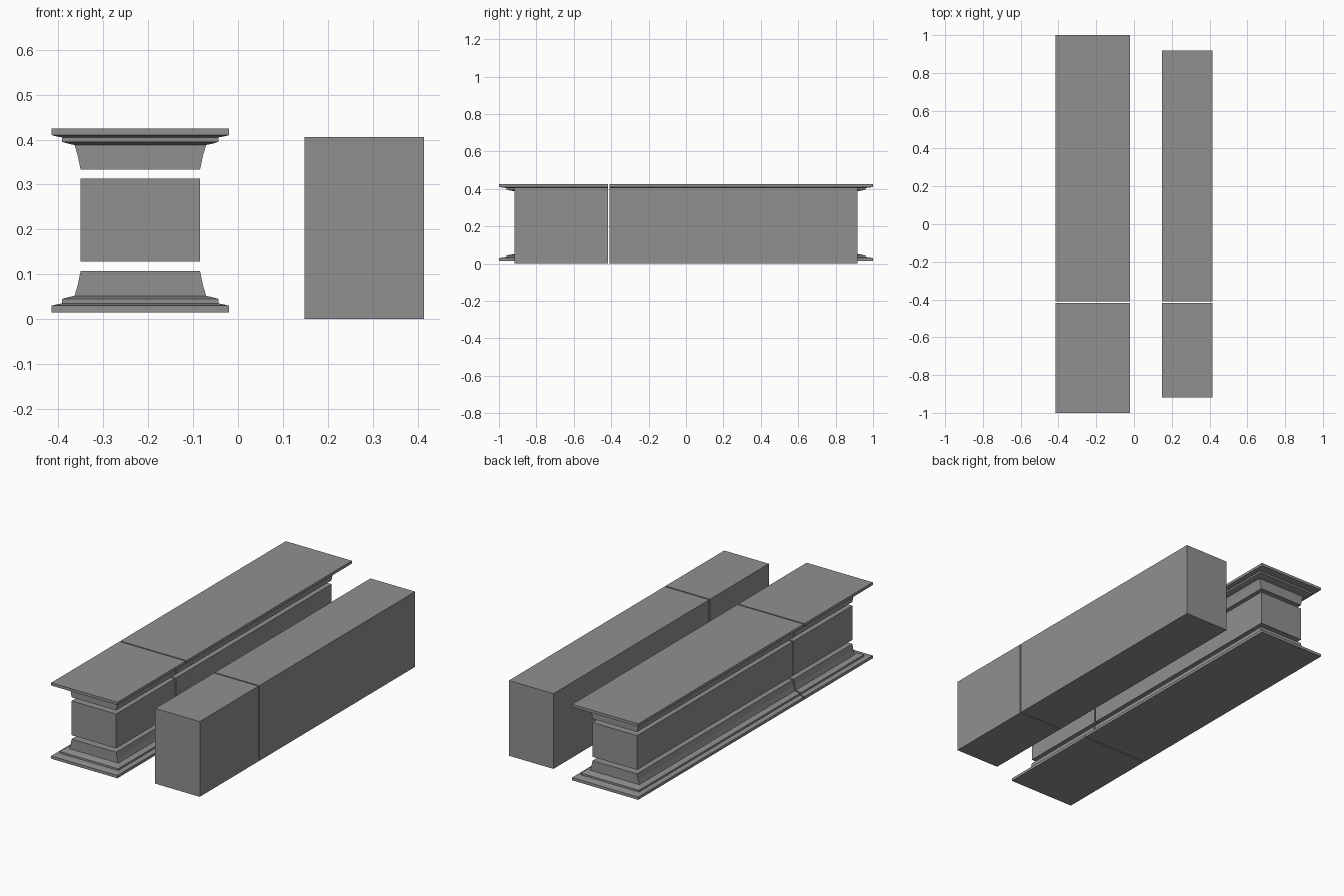
import bpy, bmesh

if "Cube" in bpy.data.objects:
    bpy.data.objects.remove(bpy.data.objects["Cube"])

CX, BLOCK_X = -0.2175, 0.2815       # centres of the moulded wall and plain block
HALF, FLARE = 0.133, 0.0645         # half width and trim overhang along x
END, END_FLARE = 0.918, 0.082       # core end and trim overhang along y

# Base moulding: (height, side overhang, end overhang), bottom to top
BASE = [(0.015, 1, 1), (0.030, 1, 1), (0.033, 0.82, 0.74), (0.035, 0.64, 0.5),
        (0.045, 0.64, 0.5), (0.049, 0.43, 0.25), (0.052, 0.21, 0),
        (0.076, 0.10, 0), (0.107, 0, 0)]
CAP = [(0.44 - z, s, e) for z, s, e in reversed(BASE)]
BODY = [(0.128, 0, 0), (0.313, 0, 0)]
BLOCK = [(0.0, 0, 0), (0.406, 0, 0)]

# Lengthwise pieces: (name, y start, y end, flares at front, flares at back)
PIECES = [("front", -END, -0.417, 1, 0),
          ("middle", -0.41, 0.41, 0, 0),
          ("back", 0.41, END, 0, 1)]


def stack(name, profile, cx, y0, y1, f0, f1):
    """Closed solid made of rectangular rings that follow the profile."""
    bm = bmesh.new()
    rings = []
    for z, side, end in profile:
        w = HALF + FLARE * side
        a, b = y0 - f0 * END_FLARE * end, y1 + f1 * END_FLARE * end
        rings.append([bm.verts.new((x, y, z)) for x, y in
                      ((cx - w, a), (cx + w, a), (cx + w, b), (cx - w, b))])
    for lo, hi in zip(rings, rings[1:]):
        for i in range(4):
            j = (i + 1) % 4
            bm.faces.new((lo[i], lo[j], hi[j], hi[i]))
    bm.faces.new(rings[0][::-1])
    bm.faces.new(rings[-1])
    bmesh.ops.recalc_face_normals(bm, faces=bm.faces)
    mesh = bpy.data.meshes.new(name)
    bm.to_mesh(mesh)
    bm.free()
    mesh.materials.append(stone)
    bpy.context.collection.objects.link(bpy.data.objects.new(name, mesh))


# Dark grey stone
stone = bpy.data.materials.new("dark_grey")
stone.diffuse_color = (0.28, 0.28, 0.28, 1)
stone.use_nodes = True
stone.node_tree.nodes["Principled BSDF"].inputs["Base Color"].default_value = stone.diffuse_color

for piece, *span in PIECES:
    # Moulded wall: base, body and cap with open joints between them
    for part, profile in (("base", BASE), ("body", BODY), ("cap", CAP)):
        stack(f"wall_{part}_{piece}", profile, CX, *span)
    # Plain companion block
    stack(f"plain_block_{piece}", BLOCK, BLOCK_X, *span)
